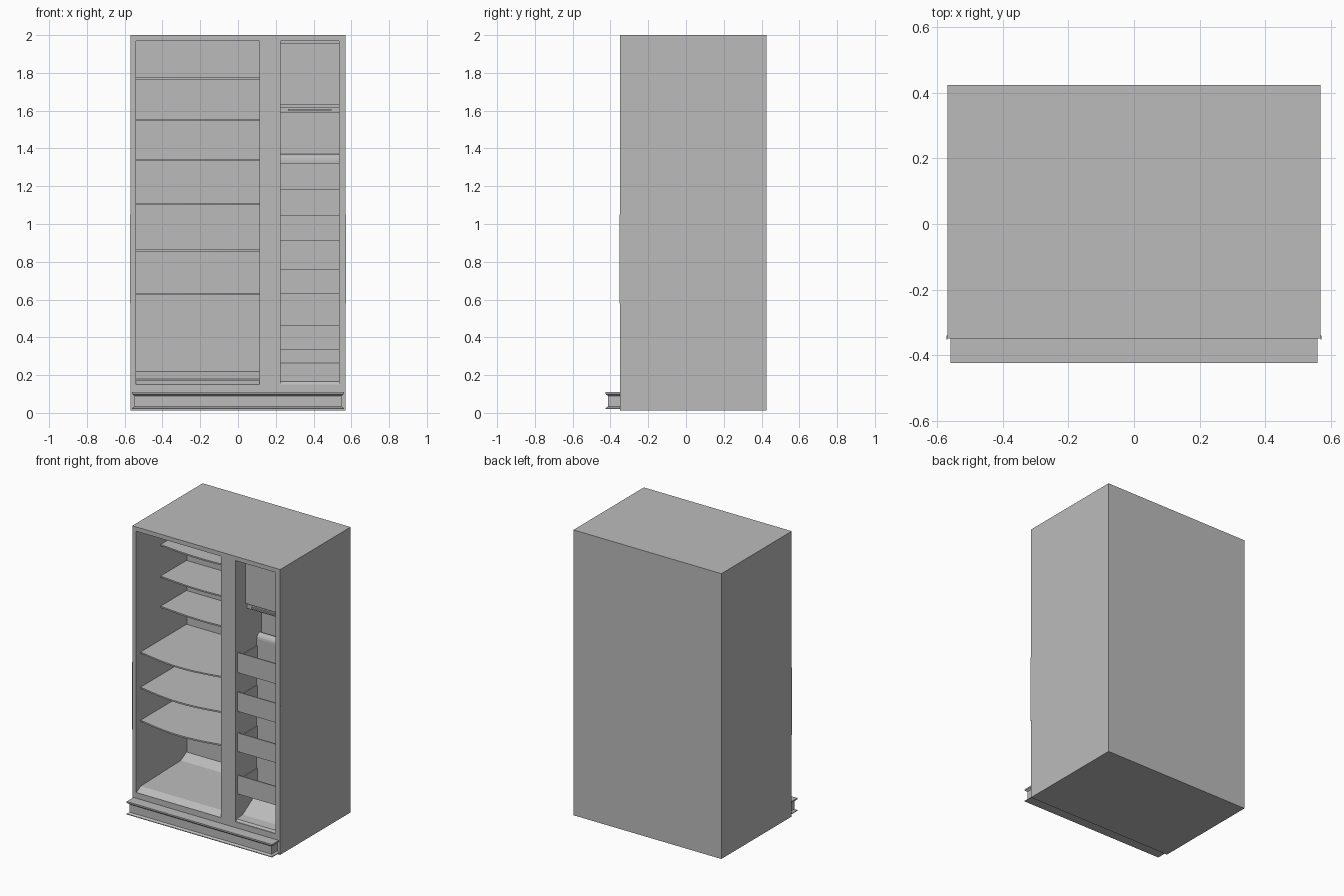
import bpy, bmesh, math
from mathutils import Vector

cube = bpy.data.objects.get("Cube")
if cube:
    bpy.data.objects.remove(cube, do_unlink=True)

grey = bpy.data.materials.new("light grey enamel")
grey.use_nodes = True
COLOUR = (0.5, 0.5, 0.5, 1)
grey.diffuse_color = COLOUR
grey.node_tree.nodes["Principled BSDF"].inputs["Base Color"].default_value = COLOUR


def finish(name, bm):
    bmesh.ops.recalc_face_normals(bm, faces=bm.faces)
    mesh = bpy.data.meshes.new(name)
    bm.to_mesh(mesh)
    bm.free()
    mesh.materials.append(grey)
    obj = bpy.data.objects.new(name, mesh)
    bpy.context.collection.objects.link(obj)
    return obj


def prism(name, points, axis, start, end):
    """Extrude a closed outline: (y, z) along x, or (x, y) along z."""
    bm = bmesh.new()
    place = (lambda p: (start, p[0], p[1])) if axis == "x" else (lambda p: (p[0], p[1], start))
    face = bm.faces.new([bm.verts.new(place(p)) for p in points])
    new = bmesh.ops.extrude_face_region(bm, geom=[face], use_keep_orig=True)["geom"]
    step = Vector((end - start, 0, 0)) if axis == "x" else Vector((0, 0, end - start))
    bmesh.ops.translate(bm, vec=step, verts=[v for v in new if isinstance(v, bmesh.types.BMVert)])
    return finish(name, bm)


def box(name, x0, x1, y0, y1, z0, z1):
    return prism(name, [(x0, y0), (x1, y0), (x1, y1), (x0, y1)], "z", z0, z1)


FRONT, BACK = -0.35, 0.425
LEFT_X = (-0.54, 0.115)     # wide compartment
RIGHT_X = (0.225, 0.535)    # narrow compartment

# Cabinet: one front grid with two openings pushed back into cavities
xs = [-0.57, *LEFT_X, *RIGHT_X, 0.57]
zs = [0.012, 0.15, 1.97, 2.0]
bm = bmesh.new()
grid = [[bm.verts.new((x, FRONT, z)) for z in zs] for x in xs]
for i in range(len(xs) - 1):
    for j in range(len(zs) - 1):
        if not (j == 1 and i in (1, 3)):
            bm.faces.new((grid[i][j], grid[i + 1][j], grid[i + 1][j + 1], grid[i][j + 1]))


def push_back(edges, y):
    geom = bmesh.ops.extrude_edge_only(bm, edges=edges)["geom"]
    for v in geom:
        if isinstance(v, bmesh.types.BMVert):
            v.co.y = y
    rim = [e for e in geom if isinstance(e, bmesh.types.BMEdge)
           and all(abs(v.co.y - y) < 1e-5 for v in e.verts)]
    bmesh.ops.edgeloop_fill(bm, edges=rim)


def opening(i):
    corners = {grid[i][1], grid[i + 1][1], grid[i + 1][2], grid[i][2]}
    return [e for e in bm.edges if e.is_boundary and set(e.verts) <= corners]


holes = [opening(1), opening(3)]
inner = set(holes[0] + holes[1])
outer = [e for e in bm.edges if e.is_boundary and e not in inner]
push_back(holes[0], 0.21)
push_back(holes[1], -0.05)
push_back(outer, BACK)
finish("cabinet", bm)

# Kick plate with a recessed band around its front and ends
bm = bmesh.new()
rings = []
for z, d in ((0.11, 0), (0.1, 0), (0.09, 0.012), (0.035, 0.012), (0.025, 0), (0.02, 0)):
    w, f = 0.56 - d, -0.425 + d
    rings.append([bm.verts.new(p) for p in ((-w, FRONT, z), (-w, f, z), (w, f, z), (w, FRONT, z))])
for a, b in zip(rings, rings[1:]):
    for k in range(4):
        n = (k + 1) % 4
        bm.faces.new((a[k], a[n], b[n], b[k]))
bm.faces.new(rings[0])
bm.faces.new(rings[-1])
finish("kick_plate", bm)

# Wide compartment floor: front ramp, flat tray, sloped back
prism("wide_floor", [(-0.345, 0.15), (-0.3, 0.175), (0.14, 0.185), (0.205, 0.22), (0.205, 0.15)],
      "x", *LEFT_X)


# Shelves with bowed front edges
def shelf(name, z, front, bow):
    x0, x1 = LEFT_X
    steps = 12
    edge = [(x0 + (x1 - x0) * t / steps, front - bow * math.sin(math.pi * t / steps))
            for t in range(steps + 1)]
    prism(name, edge + [(x1, 0.205), (x0, 0.205)], "z", z - 0.005, z + 0.005)


for n, z in enumerate((1.77, 1.55, 1.34)):
    shelf(f"short_shelf_{n + 1}", z, -0.08, 0.025)
for n, z in enumerate((1.105, 0.86, 0.63)):
    shelf(f"deep_shelf_{n + 1}", z, -0.3, 0.045)

# Narrow compartment: liner with a rounded step, and sloped floor
step = [(-0.085 + 0.025 * math.sin(a), 1.37 - 0.025 * (1 - math.cos(a)))
        for a in (math.pi / 2 * (1 - k / 4) for k in range(5))]
bulge = [(-0.085 - 0.03 * math.sin(a), 1.335 + 0.035 * math.cos(a))
         for a in (math.pi / 2 * k / 4 for k in range(1, 5))]
prism("narrow_liner", [(-0.052, 1.59), (-0.06, 1.59)] + step + bulge + [(-0.115, 0.15), (-0.052, 0.15)],
      "x", *RIGHT_X)
prism("narrow_floor", [(-0.345, 0.15), (-0.335, 0.165), (-0.27, 0.17), (-0.115, 0.265), (-0.115, 0.15)],
      "x", *RIGHT_X)

# Ice maker cover with a slotted ledge underneath
x0, x1 = RIGHT_X
box("ice_maker_cover", x0, x1, -0.24, -0.052, 1.63, 1.955)
box("ice_maker_ledge", x0, x1, -0.225, -0.052, 1.59, 1.62)
box("ice_maker_rail", x0 + 0.04, x1 - 0.04, -0.235, -0.22, 1.6, 1.61)

# Door-side baskets: front panel, base and two low ends
for n, (low, high) in enumerate(((1.18, 1.32), (0.91, 1.045), (0.63, 0.76), (0.335, 0.465))):
    name = f"basket_{n + 1}"
    box(name + "_front", x0, x1, -0.325, -0.317, low, high)
    box(name + "_base", x0, x1, -0.317, -0.115, low, low + 0.008)
    for side, x in (("right", x0), ("left", x1 - 0.006)):
        prism(f"{name}_{side}_end", [(-0.317, low), (-0.317, high), (-0.27, high - 0.03),
                                     (-0.115, high - 0.03), (-0.115, low)], "x", x, x + 0.006)

# Slim trim strips on the front edges of both sides
for side, x in (("right", -0.572), ("left", 0.569)):
    box(f"{side}_trim_strip", x, x + 0.003, FRONT - 0.002, FRONT + 0.01, 0.58, 1.05)
